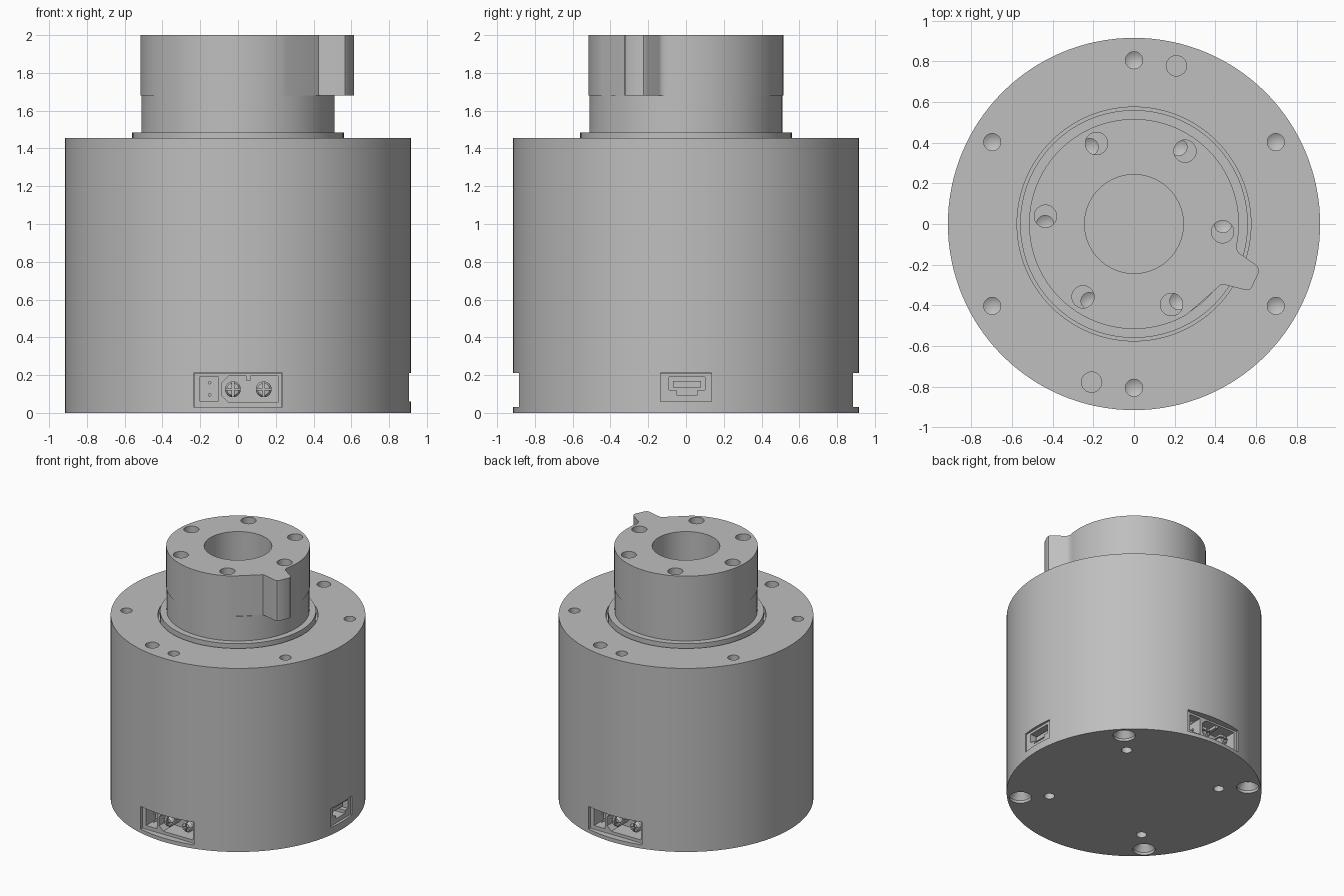
import bpy
import bmesh
from math import sin, cos, radians, pi
from mathutils import Matrix

if "Cube" in bpy.data.objects:
    bpy.data.objects.remove(bpy.data.objects["Cube"], do_unlink=True)

GREY = (0.52, 0.52, 0.52, 1)
metal = bpy.data.materials.new("plain_grey")
metal.use_nodes = True
metal.diffuse_color = GREY
metal.node_tree.nodes["Principled BSDF"].inputs["Base Color"].default_value = GREY

R = 0.915       # outer radius
SEAM = 0.21     # top of the base cap
DECK = 1.455    # top of the body
JOINT = 1.68    # underside of the coupling


def lathe(bm, profile, x=0, y=0, steps=32):
    """Spin an (r, z) profile around a vertical axis at x, y."""
    verts = [bm.verts.new((x + r, y, z)) for r, z in profile]
    edges = [bm.edges.new(pair) for pair in zip(verts, verts[1:])]
    bmesh.ops.spin(bm, geom=verts + edges, cent=(x, y, 0), axis=(0, 0, 1),
                   angle=2 * pi, steps=steps)


def prism(bm, pts, lo, hi, along="Z"):
    """Extrude a polygon along z, or an (x, z) polygon along y."""
    def put(p, d):
        return bm.verts.new((p[0], p[1], d) if along == "Z" else (p[0], d, p[1]))
    a = [put(p, lo) for p in pts]
    b = [put(p, hi) for p in pts]
    bm.faces.new(a)
    bm.faces.new(b[::-1])
    for i in range(len(pts)):
        j = (i + 1) % len(pts)
        bm.faces.new((a[i], b[i], b[j], a[j]))


def box(bm, x0, x1, y0, y1, z0, z1):
    prism(bm, [(x0, y0), (x1, y0), (x1, y1), (x0, y1)], z0, z1)


def circle(r, n, x=0, z=0):
    return [(x + r * cos(2 * pi * i / n), z + r * sin(2 * pi * i / n)) for i in range(n)]


def finish(bm, name):
    bmesh.ops.remove_doubles(bm, verts=bm.verts, dist=1e-5)
    bmesh.ops.recalc_face_normals(bm, faces=bm.faces)
    mesh = bpy.data.meshes.new(name)
    bm.to_mesh(mesh)
    bm.free()
    mesh.materials.append(metal)
    obj = bpy.data.objects.new(name, mesh)
    bpy.context.collection.objects.link(obj)
    return obj


def cut(obj, bm):
    cutter = finish(bm, "cutter")
    cutter.hide_render = True
    mod = obj.modifiers.new("cut", "BOOLEAN")
    mod.operation, mod.solver, mod.object = "DIFFERENCE", "EXACT", cutter
    bpy.context.view_layer.objects.active = obj
    bpy.ops.object.modifier_apply(modifier=mod.name)
    bpy.data.objects.remove(cutter, do_unlink=True)


def drill(bm, r, top, depth, radius, angle, tip=0.0):
    """Hole cutter entering from above, with an optional pointed end."""
    a = radians(angle)
    lathe(bm, [(0, top + .05), (r, top + .05), (r, top - depth), (0, top - depth - tip)],
          radius * cos(a), radius * sin(a))


parts = []

# Base cap with connector pockets and mounting holes in the underside
bm = bmesh.new()
lathe(bm, [(0, 0), (R, 0), (R, SEAM), (0, SEAM)], steps=128)
base = finish(bm, "base_cap")
bm = bmesh.new()
for s in (-1, 1):
    y0, y1 = sorted((s * .66, s * 1.0))
    box(bm, -.235, .235, y0, y1, .03, SEAM + .05)
box(bm, .72, 1.0, -.135, .135, .06, SEAM + .05)
for k in range(4):
    a = radians(45 + 90 * k)
    lathe(bm, [(0, -.05), (.08, -.05), (.08, .02), (.045, .07), (.045, .17), (0, .17)],
          .82 * cos(a), .82 * sin(a))
    lathe(bm, [(0, -.05), (.038, -.05), (.038, .15), (0, .17)], .61 * cos(a), .61 * sin(a))
cut(base, bm)
parts.append(base)

# Main body with a shallow seat for the rotor
bm = bmesh.new()
lathe(bm, [(0, SEAM), (R, SEAM), (R, DECK), (.575, DECK), (.575, 1.41), (0, 1.41)], steps=128)
body = finish(bm, "main_body")
bm = bmesh.new()
for k in range(6):
    drill(bm, .042, DECK, .2, .805, 30 + 60 * k, .025)
for angle in (75, 255):
    drill(bm, .05, DECK, .15, .805, angle)
cut(body, bm)
parts.append(body)

# Rotor flange and lower hub
bm = bmesh.new()
lathe(bm, [(0, 1.41), (.56, 1.41), (.56, 1.485), (.512, 1.485), (.512, JOINT), (0, JOINT)],
      steps=96)
rotor = finish(bm, "rotor_hub")
bm = bmesh.new()
for k in range(6):
    drill(bm, .042, JOINT, .12, .437, 60 * k, .025)
cut(rotor, bm)
parts.append(rotor)

# Coupling ring with a side key
bm = bmesh.new()
arc = [radians(-12 + 312 * i / 84) for i in range(85)]
outline = [(.516 * cos(a), .516 * sin(a)) for a in arc]
outline += [(.427, -.299), (.445, -.299), (.55, -.325), (.567, -.323), (.58, -.31),
            (.613, -.24), (.615, -.225), (.605, -.205), (.515, -.142), (.507, -.128)]
# Drop arc points that fall inside the key root
outline = [p for p in outline if not (p in outline[:85] and p[0] > .427 and p[1] < -.13)]
prism(bm, outline, JOINT, 2.0)
coupling = finish(bm, "coupling_ring")
bm = bmesh.new()
lathe(bm, [(0, 1.6), (.243, 1.6), (.243, 2.1), (0, 2.1)], steps=64)
for k in range(6):
    drill(bm, .055, 2.0, .4, .437, 60 * k - 5)
cut(coupling, bm)
parts.append(coupling)


def power_connector(side, turn):
    """Two-pin power socket beside a small signal socket."""
    made = []
    bm = bmesh.new()
    box(bm, -.234, .234, -.865, -.661, .031, SEAM - .001)
    shell = finish(bm, side + "_power_housing")
    bm = bmesh.new()
    box(bm, -.2, -.105, -.95, -.75, .06, .192)
    prism(bm, [(-.05, .055), (.213, .055), (.213, .195), (-.05, .195), (-.085, .16), (-.085, .09)],
          -.95, -.73, "Y")
    cut(shell, bm)
    made.append(shell)
    # Split contact pins
    for i, x in enumerate((-.027, .136)):
        bm = bmesh.new()
        lathe(bm, [(0, 0), (.042, 0), (.042, .1), (.032, .115), (0, .12)])
        pin = finish(bm, f"{side}_power_pin_{i + 1}")
        bm = bmesh.new()
        w, h = .005, .06
        quarter = [(w, w), (w, h), (-w, h)]
        cross = [(px * cos(q) - py * sin(q), px * sin(q) + py * cos(q))
                 for q in (0, pi / 2, pi, 3 * pi / 2) for px, py in quarter]
        prism(bm, cross, .06, .2)
        cut(pin, bm)
        pin.data.transform(Matrix.Translation((x, -.73, .125)) @ Matrix.Rotation(pi / 2, 4, "X"))
        made.append(pin)
    # Signal pins and polarising rib
    bm = bmesh.new()
    for z in (.095, .16):
        prism(bm, circle(.009, 12, -.15, z), -.84, -.75, "Y")
    box(bm, .043, .067, -.86, -.73, .172, .196)
    made.append(finish(bm, side + "_signal_pins"))
    for obj in made:
        obj.data.transform(Matrix.Rotation(radians(turn), 4, "Z"))
    parts.extend(made)


power_connector("front", 0)
power_connector("back", 180)

# Small data socket on the side
bm = bmesh.new()
box(bm, -.134, .134, -.895, -.721, .061, SEAM - .001)
socket = finish(bm, "data_socket")
bm = bmesh.new()
prism(bm, [(-.05, .095), (.06, .095), (.06, .12), (.1, .12), (.1, .19), (-.09, .19),
           (-.09, .12), (-.05, .12)], -.95, -.78, "Y")
cut(socket, bm)
bm = bmesh.new()
box(bm, -.07, .08, -.86, -.78, .135, .17)
tongue = finish(bm, "data_tongue")
for obj in (socket, tongue):
    obj.data.transform(Matrix.Rotation(pi / 2, 4, "Z"))
    parts.append(obj)

# Smooth round walls, crisp edges
bpy.ops.object.select_all(action="DESELECT")
for obj in parts:
    obj.select_set(True)
bpy.context.view_layer.objects.active = parts[0]
bpy.ops.object.shade_smooth_by_angle(angle=radians(30))
